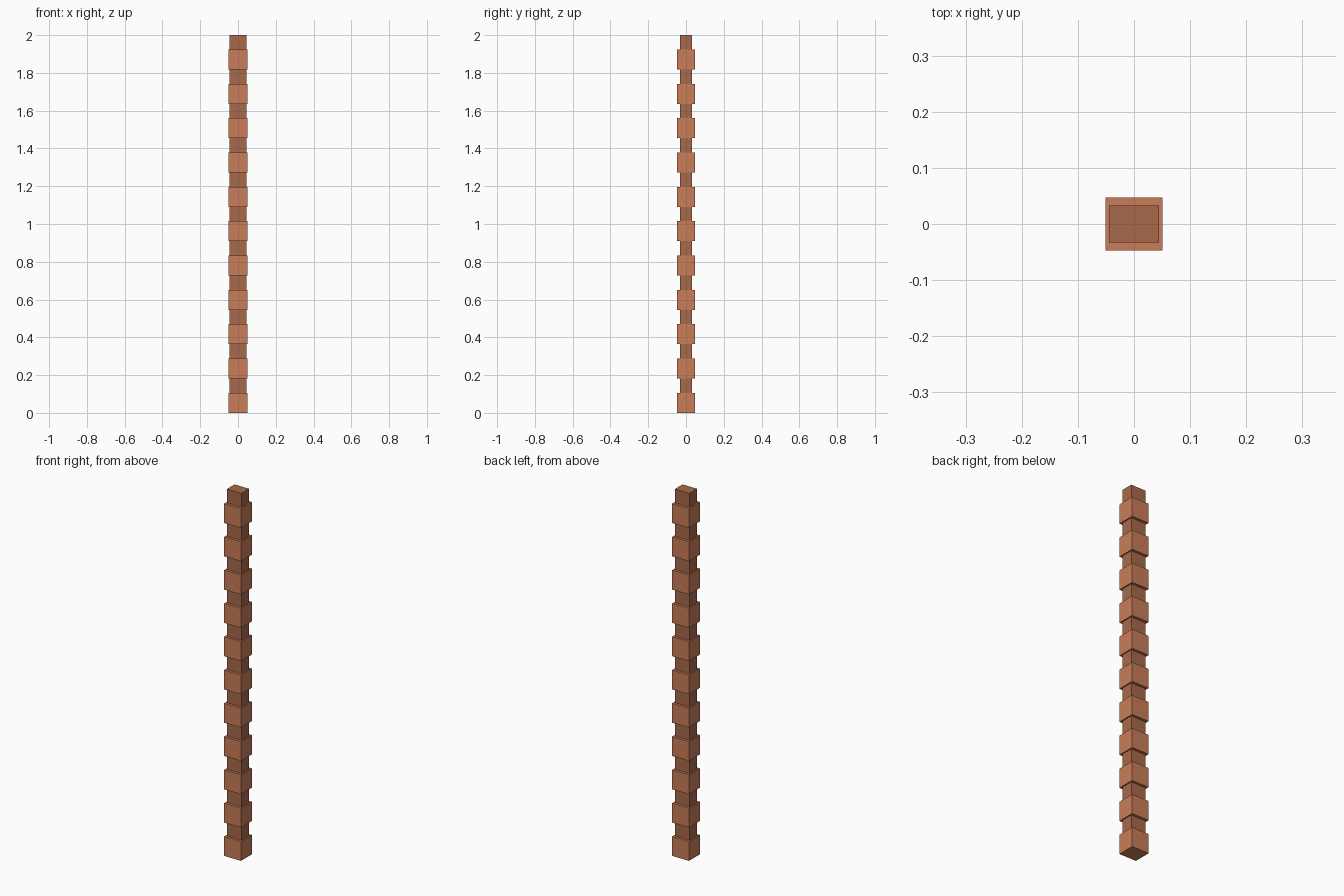
import bpy

if "Cube" in bpy.data.objects:
    bpy.data.objects.remove(bpy.data.objects["Cube"])

COUNT = 11
PITCH = 2.0 / COUNT
BLOCK_H = 0.106


def material(name, rgb):
    m = bpy.data.materials.new(name)
    m.diffuse_color = (*rgb, 1.0)
    m.use_nodes = True
    m.node_tree.nodes["Principled BSDF"].inputs["Base Color"].default_value = m.diffuse_color
    return m


def box(name, sx, sy, z0, z1, mat):
    bpy.ops.mesh.primitive_cube_add(size=1, location=(0, 0, (z0 + z1) / 2))
    ob = bpy.context.object
    ob.name = name
    ob.scale = (sx, sy, z1 - z0)
    bpy.ops.object.transform_apply(location=False, rotation=False, scale=True)
    ob.data.materials.append(mat)
    return ob


light_clay = material("light_clay", (0.58, 0.205, 0.098))
dark_clay = material("dark_clay", (0.39, 0.144, 0.07))

# Alternating wide blocks and narrow necks, stacked into a pole
for i in range(COUNT):
    z = i * PITCH
    box(f"wide_block_{i + 1}", 0.102, 0.094, z, z + BLOCK_H, light_clay)
    box(f"narrow_neck_{i + 1}", 0.089, 0.066, z + BLOCK_H, z + PITCH, dark_clay)
